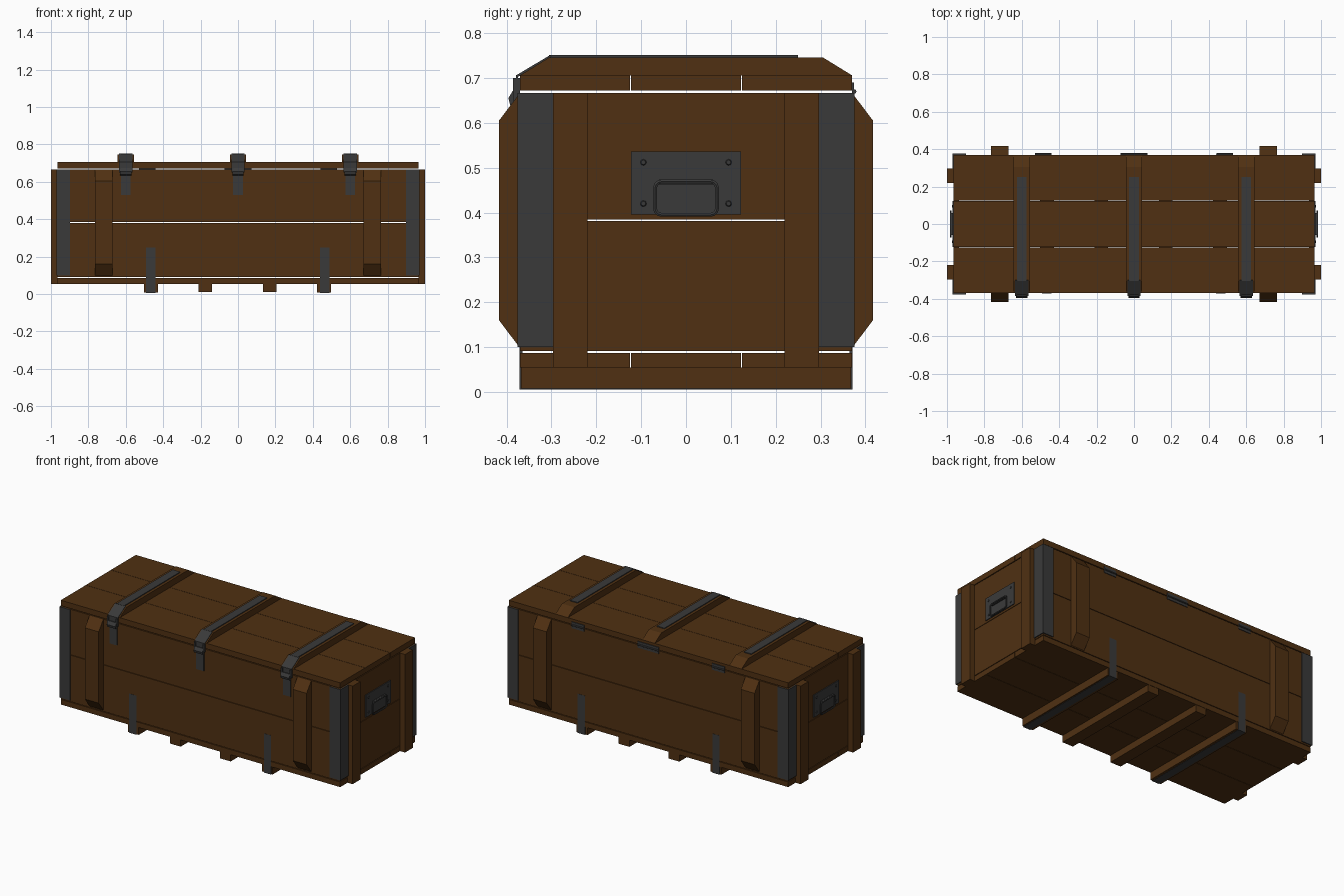
import bpy, bmesh, math
from mathutils import Vector

cube = bpy.data.objects.get("Cube")
if cube:
    bpy.data.objects.remove(cube, do_unlink=True)


def material(name, color):
    m = bpy.data.materials.new(name)
    m.use_nodes = True
    m.diffuse_color = (*color, 1)
    m.node_tree.nodes["Principled BSDF"].inputs["Base Color"].default_value = (*color, 1)
    return m


WOOD = material("brown wood", (0.08, 0.03, 0.006))
METAL = material("dark metal", (0.042, 0.042, 0.042))


def finish(name, bm, mat):
    bmesh.ops.recalc_face_normals(bm, faces=bm.faces)
    mesh = bpy.data.meshes.new(name)
    bm.to_mesh(mesh)
    bm.free()
    mesh.materials.append(mat)
    obj = bpy.data.objects.new(name, mesh)
    bpy.context.collection.objects.link(obj)
    return obj


def box(name, x, y, z, mat=WOOD):
    """Box from (low, high) ranges."""
    bm = bmesh.new()
    bmesh.ops.create_cube(bm, size=1)
    for v in bm.verts:
        v.co = [r[0] + (c + 0.5) * (r[1] - r[0]) for c, r in zip(v.co, (x, y, z))]
    return finish(name, bm, mat)


def prism(name, outline, x, width, mat=WOOD):
    """Extrude a (y, z) outline along x, centred on x."""
    bm = bmesh.new()
    face = bm.faces.new([bm.verts.new((x - width / 2, y, z)) for y, z in outline])
    ext = bmesh.ops.extrude_face_region(bm, geom=[face])
    for v in ext["geom"]:
        if isinstance(v, bmesh.types.BMVert):
            v.co.x += width
    return finish(name, bm, mat)


def strap(name, path, x, width, thick=0.005):
    """Flat band laid along a (y, z) path, thickened to the path's left."""
    pts = [Vector(p) for p in path]
    outer = []
    for i, p in enumerate(pts):
        dirs = [(b - a).normalized() for a, b in zip(pts[max(i - 1, 0):i + 1], pts[max(i - 1, 0) + 1:i + 2])]
        normals = [Vector((-d.y, d.x)) for d in dirs]
        n = sum(normals, Vector((0, 0))).normalized()
        outer.append(p + n * thick / n.dot(normals[0]))
    return prism(name, pts + outer[::-1], x, width, METAL)


def span(side, a, b):
    return tuple(sorted((side * a, side * b)))


# Floor and lid, three planks each
plank_edges = ((-0.37, -0.125), (-0.123, 0.123), (0.125, 0.37))
for part, z in (("floor", (0.055, 0.087)), ("lid", (0.672, 0.706))):
    for y in plank_edges:
        box(part + "_plank", (-0.965, 0.965), y, z)

# Walls, two boards each
for z in ((0.091, 0.381), (0.384, 0.667)):
    for s in (-1, 1):
        box("long_wall_board", (-0.965, 0.965), span(s, 0.34, 0.37), z)
        box("end_wall_board", span(s, 0.935, 0.965), (-0.34, 0.34), z)

for s in (-1, 1):
    for t in (-1, 1):
        # Upright battens on the ends
        box("end_batten", span(s, 0.965, 1.0), span(t, 0.22, 0.297), (0.055, 0.667))
        # Chamfered upright battens on the long sides
        outline = [(t * 0.37, 0.098), (t * 0.417, 0.16), (t * 0.417, 0.605), (t * 0.37, 0.667)]
        prism("side_batten", outline, s * 0.718, 0.095)
        # Metal corner angles
        box("corner_side_plate", span(s, 0.897, 0.971), span(t, 0.37, 0.376), (0.1, 0.667), METAL)
        box("corner_end_plate", span(s, 0.965, 0.971), span(t, 0.297, 0.37), (0.1, 0.667), METAL)

# Floor runners
for x in (-0.465, -0.175, 0.17, 0.46):
    box("floor_runner", (x - 0.037, x + 0.037), (-0.368, 0.368), (0.008 if abs(x) > 0.3 else 0.012, 0.055))

# Bands wrapped under the outer runners
for x in (-0.467, 0.463):
    strap("runner_band", [(0.371, 0.25), (0.371, 0.006), (-0.371, 0.006), (-0.371, 0.25)], x, 0.05, -0.006)

# Lid battens with their bands and latches
for x in (-0.6, 0, 0.6):
    prism("lid_batten", [(-0.37, 0.706), (-0.305, 0.746), (0.305, 0.746), (0.37, 0.706)], x, 0.086)
    strap("lid_band", [(0.25, 0.746), (-0.305, 0.746)], x, 0.052, -0.005)
    strap("lid_band_front", [(-0.3, 0.747), (-0.374, 0.703), (-0.374, 0.66)], x, 0.07, -0.005)
    box("latch_plate", (x - 0.026, x + 0.026), (-0.376, -0.37), (0.53, 0.667), METAL)
    prism("latch_lever", [(-0.376, 0.635), (-0.392, 0.64), (-0.396, 0.655), (-0.384, 0.675), (-0.376, 0.675)],
          x, 0.06, METAL)
    for s in (-1, 1):
        box("latch_cheek", (x + s * 0.03 - 0.005, x + s * 0.03 + 0.005), (-0.386, -0.37), (0.65, 0.7), METAL)

# Back hinges
for x, half in ((-0.485, 0.043), (0, 0.073), (0.485, 0.043)):
    box("hinge_leaf", (x - half, x + half), (0.37, 0.374), (0.65, 0.69), METAL)
    bm = bmesh.new()
    bmesh.ops.create_cone(bm, cap_ends=True, segments=10, radius1=0.005, radius2=0.005, depth=half * 2)
    barrel = finish("hinge_barrel", bm, METAL)
    barrel.rotation_euler.y = math.pi / 2
    barrel.location = (x, 0.375, 0.67)

# End handles
for s in (-1, 1):
    box("handle_plate", span(s, 0.965, 0.97), (-0.123, 0.123), (0.396, 0.536), METAL)
    box("handle_bracket", span(s, 0.97, 0.978), (-0.06, 0.06), (0.462, 0.474), METAL)
    for y in (-0.095, 0.095):
        for z in (0.42, 0.512):
            bm = bmesh.new()
            bmesh.ops.create_cone(bm, cap_ends=True, segments=8, radius1=0.007, radius2=0.005, depth=0.003)
            screw = finish("handle_screw", bm, METAL)
            screw.rotation_euler.y = s * math.pi / 2
            screw.location = (s * 0.9715, y, z)
    # Rounded rectangular grip
    curve = bpy.data.curves.new("handle_grip", "CURVE")
    curve.dimensions = "3D"
    curve.bevel_depth = 0.005
    curve.bevel_resolution = 1
    loop = []
    for cy, cz, start in ((0.055, 0.455, 0), (-0.055, 0.455, 90), (-0.055, 0.409, 180), (0.055, 0.409, 270)):
        for k in range(4):
            a = math.radians(start + k * 30)
            loop.append((s * 0.98, cy + 0.014 * math.cos(a), cz + 0.014 * math.sin(a), 1))
    spline = curve.splines.new("POLY")
    spline.points.add(len(loop) - 1)
    for point, co in zip(spline.points, loop):
        point.co = co
    spline.use_cyclic_u = True
    curve.materials.append(METAL)
    bpy.context.collection.objects.link(bpy.data.objects.new("handle_grip", curve))

# Smooth the round metal parts
bpy.ops.object.select_all(action="DESELECT")
for obj in bpy.context.scene.objects:
    if obj.name.startswith(("handle_grip", "hinge_barrel")):
        obj.select_set(True)
        bpy.context.view_layer.objects.active = obj
bpy.ops.object.convert(target="MESH")
bpy.ops.object.shade_smooth_by_angle()
